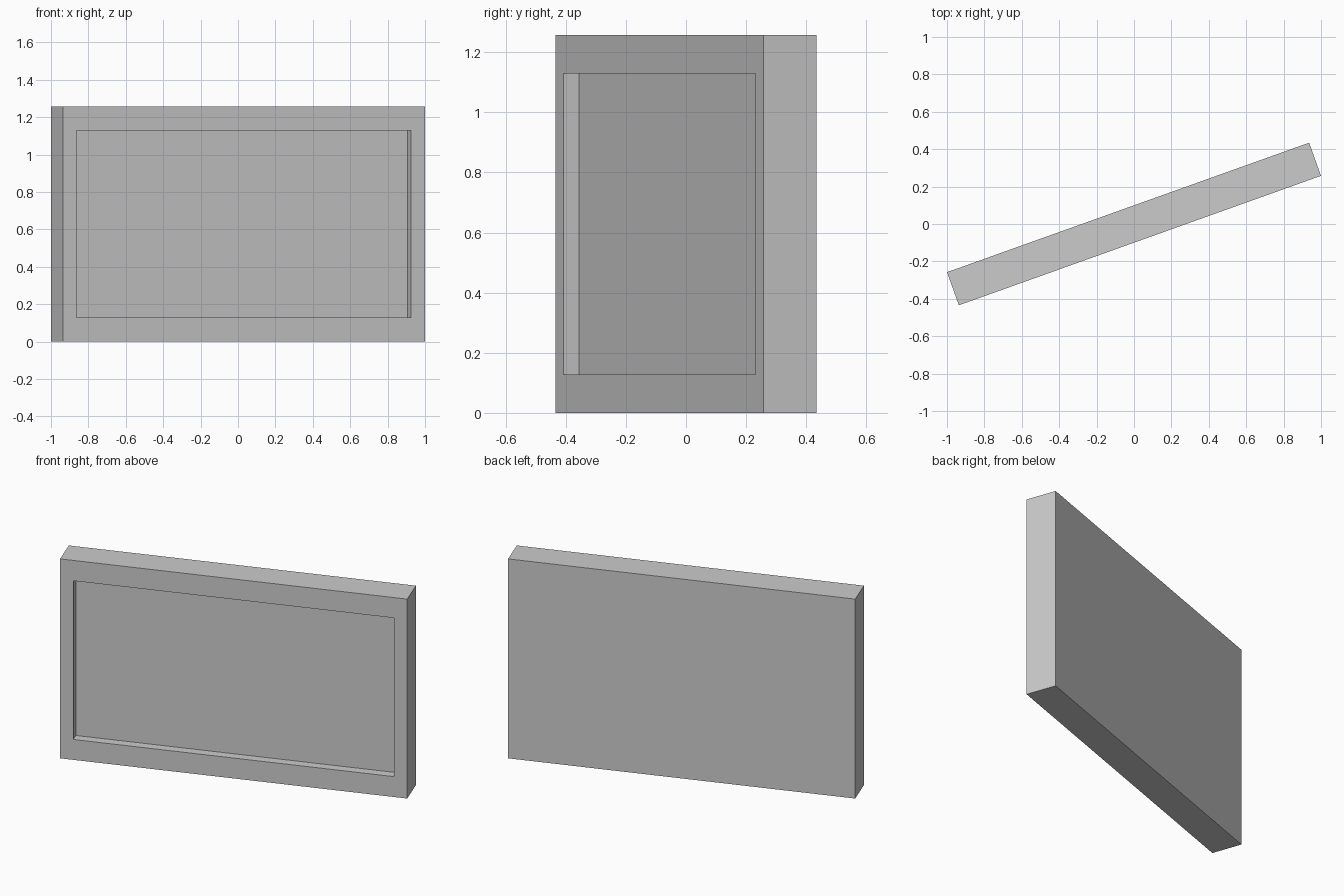
import bpy, bmesh
from math import radians
from mathutils import Matrix, Vector

if "Cube" in bpy.data.objects:
    bpy.data.objects.remove(bpy.data.objects["Cube"])

LENGTH, THICK, HEIGHT = 2.056, 0.188, 1.257
OPEN_W, OPEN_H, DEPTH = 1.90, 1.00, 0.056
ANGLE = radians(19.67)

bm = bmesh.new()

# slab body
bmesh.ops.create_cube(bm, size=1)
bmesh.ops.scale(bm, vec=(LENGTH, THICK, HEIGHT), verts=bm.verts)

# frame border: inset the front face, then fit it to the opening size
front = min(bm.faces, key=lambda f: f.calc_center_median().y)
bmesh.ops.inset_region(bm, faces=[front], thickness=0.05)
for v in front.verts:
    v.co.x = OPEN_W / 2 if v.co.x > 0 else -OPEN_W / 2
    v.co.z = OPEN_H / 2 if v.co.z > 0 else -OPEN_H / 2

# recessed panel: push a second ring straight back
bmesh.ops.inset_region(bm, faces=[front], thickness=0.0)
bmesh.ops.translate(bm, vec=Vector((0, DEPTH, 0)), verts=front.verts)

# stand on the ground and turn about the vertical axis
bmesh.ops.transform(bm, verts=bm.verts,
                    matrix=Matrix.Translation((0, 0, HEIGHT / 2)) @ Matrix.Rotation(ANGLE, 4, 'Z'))
bmesh.ops.recalc_face_normals(bm, faces=bm.faces)

mesh = bpy.data.meshes.new("framed_panel")
bm.to_mesh(mesh)
bm.free()
bpy.context.collection.objects.link(bpy.data.objects.new("framed_panel", mesh))
